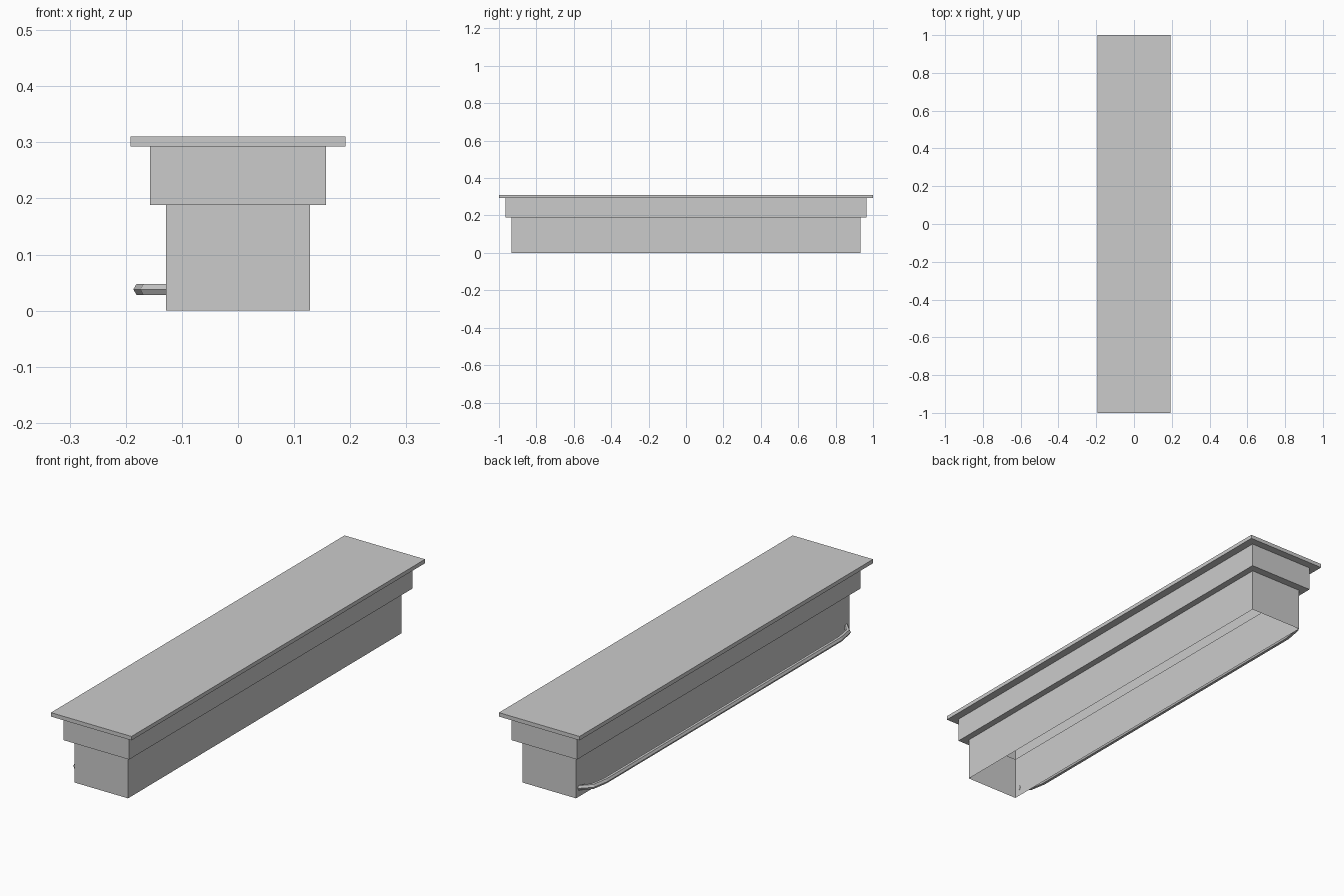
import bpy, bmesh, math
from mathutils import Vector

if "Cube" in bpy.data.objects:
    bpy.data.objects.remove(bpy.data.objects["Cube"])


def make_object(name, bm):
    mesh = bpy.data.meshes.new(name)
    bm.to_mesh(mesh)
    bm.free()
    obj = bpy.data.objects.new(name, mesh)
    bpy.context.collection.objects.link(obj)
    return obj


def bridge(bm, a, b):
    n = len(a)
    for i in range(n):
        j = (i + 1) % n
        bm.faces.new((a[i], a[j], b[j], b[i]))


# Stepped trough shell, open underneath: half width, half length, height per ring
steps = [(0.128, 0.932, 0.0), (0.128, 0.932, 0.188),
         (0.157, 0.966, 0.188), (0.157, 0.966, 0.293),
         (0.192, 1.0, 0.293), (0.192, 1.0, 0.31)]
bm = bmesh.new()
rings = [[bm.verts.new((sx * w, sy * l, z))
          for sx, sy in ((-1, -1), (1, -1), (1, 1), (-1, 1))]
         for w, l, z in steps]
for lower, upper in zip(rings, rings[1:]):
    bridge(bm, lower, upper)
bm.faces.new(rings[-1])
make_object("stepped_body", bm)

# Six-sided rail along the left side, bent into the wall at both ends
half = [(-0.127, -0.91), (-0.163, -0.87), (-0.175, -0.80)]
path = [Vector((x, y, 0.038)) for x, y in half]
path += [Vector((p.x, -p.y, p.z)) for p in reversed(path)]
radius, sides = 0.0115, 6
bm = bmesh.new()
rings = []
for i, p in enumerate(path):
    if i == 0:
        tangent = Vector((-1, 0, 0))
    elif i == len(path) - 1:
        tangent = Vector((1, 0, 0))
    else:
        tangent = ((p - path[i - 1]).normalized()
                   + (path[i + 1] - p).normalized()).normalized()
    side = Vector((-tangent.y, tangent.x, 0))
    rings.append([bm.verts.new(p + side * radius * math.cos(a)
                               + Vector((0, 0, radius * math.sin(a))))
                  for a in (math.tau * k / sides for k in range(sides))])
for a, b in zip(rings, rings[1:]):
    bridge(bm, a, b)
bm.faces.new(rings[0])
bm.faces.new(rings[-1])
bmesh.ops.recalc_face_normals(bm, faces=bm.faces)
make_object("side_rail", bm)
